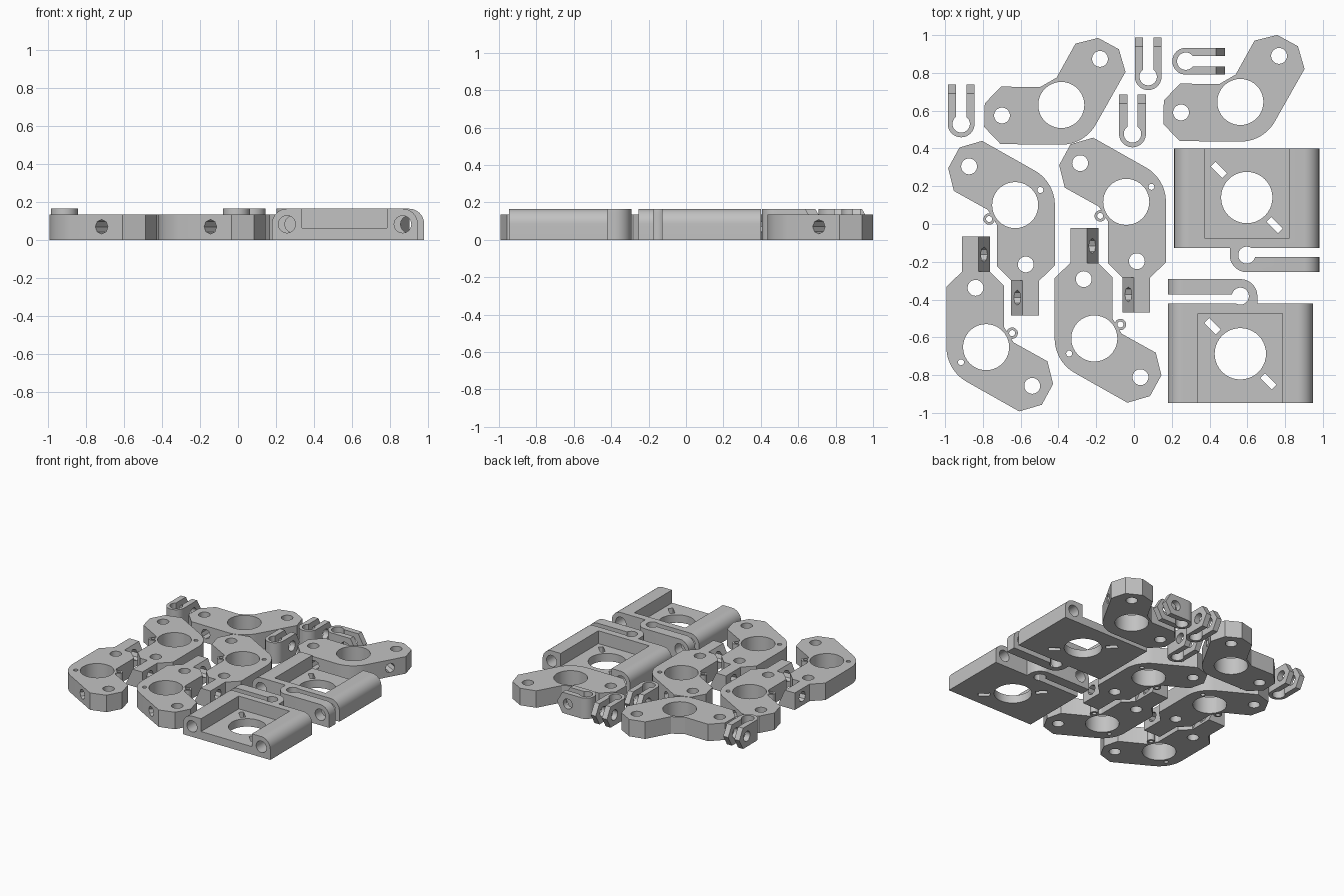
import bpy, bmesh
from math import cos, sin, pi, radians, atan2, hypot
from mathutils import Vector, Matrix

cube = bpy.data.objects.get("Cube")
if cube:
    bpy.data.objects.remove(cube, do_unlink=True)

grey = bpy.data.materials.new("light grey plastic")
grey.use_nodes = True
colour = (0.54, 0.54, 0.54, 1)
grey.diffuse_color = colour
grey.node_tree.nodes["Principled BSDF"].inputs["Base Color"].default_value = colour

AXES = {"Z": lambda a, b, h: (a, b, h),
        "Y": lambda a, b, h: (a, h, b),
        "X": lambda a, b, h: (h, a, b)}


def prism(name, pts, lo, hi, axis="Z"):
    """Extrude a closed outline along an axis."""
    bm = bmesh.new()
    low = [bm.verts.new(AXES[axis](a, b, lo)) for a, b in pts]
    high = [bm.verts.new(AXES[axis](a, b, hi)) for a, b in pts]
    bm.faces.new(low)
    bm.faces.new(high)
    n = len(pts)
    for i in range(n):
        j = (i + 1) % n
        bm.faces.new((low[i], low[j], high[j], high[i]))
    bmesh.ops.recalc_face_normals(bm, faces=bm.faces)
    mesh = bpy.data.meshes.new(name)
    bm.to_mesh(mesh)
    bm.free()
    obj = bpy.data.objects.new(name, mesh)
    bpy.context.collection.objects.link(obj)
    return obj


def arc(cx, cy, r, start, end, steps=12):
    angles = [radians(start + (end - start) * i / steps) for i in range(steps + 1)]
    return [(cx + r * cos(t), cy + r * sin(t)) for t in angles]


def rod(cx, cy, r, lo=-1, hi=1, axis="Z", sides=40):
    return prism("cutter", arc(cx, cy, r, 0, 360, sides)[:-1], lo, hi, axis)


def box(x0, x1, y0, y1, z0=-1, z1=1):
    return prism("cutter", [(x0, y0), (x1, y0), (x1, y1), (x0, y1)], z0, z1)


def combine(obj, tool, op="DIFFERENCE"):
    mod = obj.modifiers.new("shape", "BOOLEAN")
    mod.object, mod.operation, mod.solver = tool, op, "EXACT"
    bpy.context.view_layer.objects.active = obj
    bpy.ops.object.modifier_apply(modifier=mod.name)
    bpy.data.objects.remove(tool, do_unlink=True)


def finish(obj, first, others):
    """Colour and shade a part, place it, then place its copies."""
    obj.data.materials.clear()
    obj.data.materials.append(grey)
    bpy.ops.object.select_all(action="DESELECT")
    obj.select_set(True)
    bpy.context.view_layer.objects.active = obj
    bpy.ops.object.shade_smooth_by_angle()
    copies = [obj]
    for _ in others:
        copy = obj.copy()
        bpy.context.collection.objects.link(copy)
        copies.append(copy)
    for item, (x, y, turn) in zip(copies, [first] + others):
        item.location = (x, y, 0)
        item.rotation_euler.z = radians(turn)


# Motor plates: rounded bar profile, open recess, and a sprung clamp arm
HALF, TALL, ROUND = 0.384, 0.165, 0.08
profile = ([(-HALF, 0), (HALF, 0)]
           + arc(HALF - ROUND, TALL - ROUND, ROUND, 0, 90)
           + arc(ROUND - HALF, TALL - ROUND, ROUND, 90, 180))
plate = prism("clamp_plate", profile, -0.395, 0.26, "Y")
corner = [(-1, -0.267), (-1, -1), (0, -1)] + arc(0, -0.305, 0.09, 270, 180) + [(-0.09, -0.267)]
combine(plate, prism("cutter", corner, -1, 1))
combine(plate, box(0, 1, -0.315, -0.267))
combine(plate, rod(0, -0.305, 0.045))
combine(plate, box(-0.223, 0.225, -0.213, 1, 0.063, 1))
combine(plate, rod(0, 0, 0.136))
for side in (-1, 1):
    combine(plate, rod(side * 0.305, 0.083, 0.045, axis="Y"))
    slot = box(-0.043, 0.043, -0.018, 0.018)
    slot.data.transform(Matrix.Translation((side * 0.148, -side * 0.146, 0))
                        @ Matrix.Rotation(-pi / 4, 4, "Z"))
    combine(plate, slot)
finish(plate, (0.597, 0.14, 0), [(0.563, -0.687, 180)])

# Shared bracket arm, running from the outer edge to the inner corner
THICK = 0.135
ARM = [(0.34, 0.175), (0.305, 0.295), (0.195, 0.355), (0.075, 0.325), (-0.025, 0.145)]
ARM_HOLE, SIDE_HOLE = (0.205, 0.244), (0.28, 0.063)


def mirrored(p):
    """Reflect across the bracket's own symmetry line at 120 degrees."""
    t, r = radians(240) - atan2(p[1], p[0]), hypot(*p)
    return (r * cos(t), r * sin(t))


def quarter(p):
    return (-p[1], p[0])


def side_drill(point, angle):
    """Blind screw hole entering an edge against its outward normal."""
    tool = rod(0, 0, 0.038, -0.13, 0.03, sides=8)
    normal = Vector((cos(radians(angle)), sin(radians(angle)), 0))
    turn = normal.to_track_quat("Z", "Y").to_matrix().to_4x4()
    tool.data.transform(Matrix.Translation((point[0], point[1], 0.07)) @ turn)
    return tool


# Plain two-armed brackets
outline = arc(0, 0, 0.21, -90, -30) + ARM + [mirrored(p) for p in reversed(ARM)]
bracket = prism("two_arm_bracket", outline, 0, THICK)
combine(bracket, rod(0, 0, 0.122))
for hole in (ARM_HOLE, mirrored(ARM_HOLE)):
    combine(bracket, rod(*hole, 0.042))
combine(bracket, side_drill(SIDE_HOLE, -30))
combine(bracket, side_drill(mirrored(SIDE_HOLE), -90))
finish(bracket, (-0.385, 0.63, 0), [(0.563, 0.646, 0)])

# Hinged brackets: one arm ends in a sloped tab, with an eyelet at the elbow
left, right = -0.021, 0.127
lower = [(-0.096, -0.105), (-0.096, -0.325), (left, -0.40), (right, -0.40), (0.21, -0.32)]
outline = arc(0, 0, 0.21, 0, 60) + [quarter(p) for p in ARM] + lower
hinge = prism("hinge_bracket", outline, 0, THICK)
tab = [(left, 0), (right, 0), (right, THICK), (0.04, THICK)]
combine(hinge, prism("tab", tab, -0.585, -0.385, "Y"), "UNION")
eyelet = (-0.138, -0.074)
combine(hinge, rod(*eyelet, 0.03, 0, THICK), "UNION")
combine(hinge, rod(*eyelet, 0.016, sides=20))
combine(hinge, rod(0.133, 0.08, 0.016, sides=20))
combine(hinge, rod(0, 0, 0.122))
for hole in (quarter(ARM_HOLE), (0.056, -0.314)):
    combine(hinge, rod(*hole, 0.042))
combine(hinge, side_drill(quarter(SIDE_HOLE), 60))
combine(hinge, rod(-0.49, 0.07, 0.04, axis="X", sides=8))
finish(hinge, (-0.629, 0.10, 0), [(-0.041, 0.117, 0),
                                 (-0.783, -0.652, 180), (-0.21, -0.606, 180)])

# Small U clips with six-sided tips and a cross pin hole
WIDE, TIP = 0.071, 0.208
side = [(-0.1, 0), (TIP - 0.047, 0), (TIP, TALL / 2), (TIP - 0.047, TALL), (-0.1, TALL)]
clip = prism("u_clip", side, -0.1, 0.1, "X")
combine(clip, prism("cutter", arc(0, 0, WIDE, 180, 360, 20) + [(WIDE, 1), (-WIDE, 1)], -1, 1),
        "INTERSECT")
combine(clip, rod(0, 0, 0.046))
combine(clip, box(-0.027, 0.027, 0, 1))
combine(clip, rod(0.113, TALL / 2, 0.04, axis="X", sides=20))
finish(clip, (-0.915, 0.53, 0), [(0.075, 0.78, 0), (-0.008, 0.477, 0), (0.274, 0.862, -90)])
